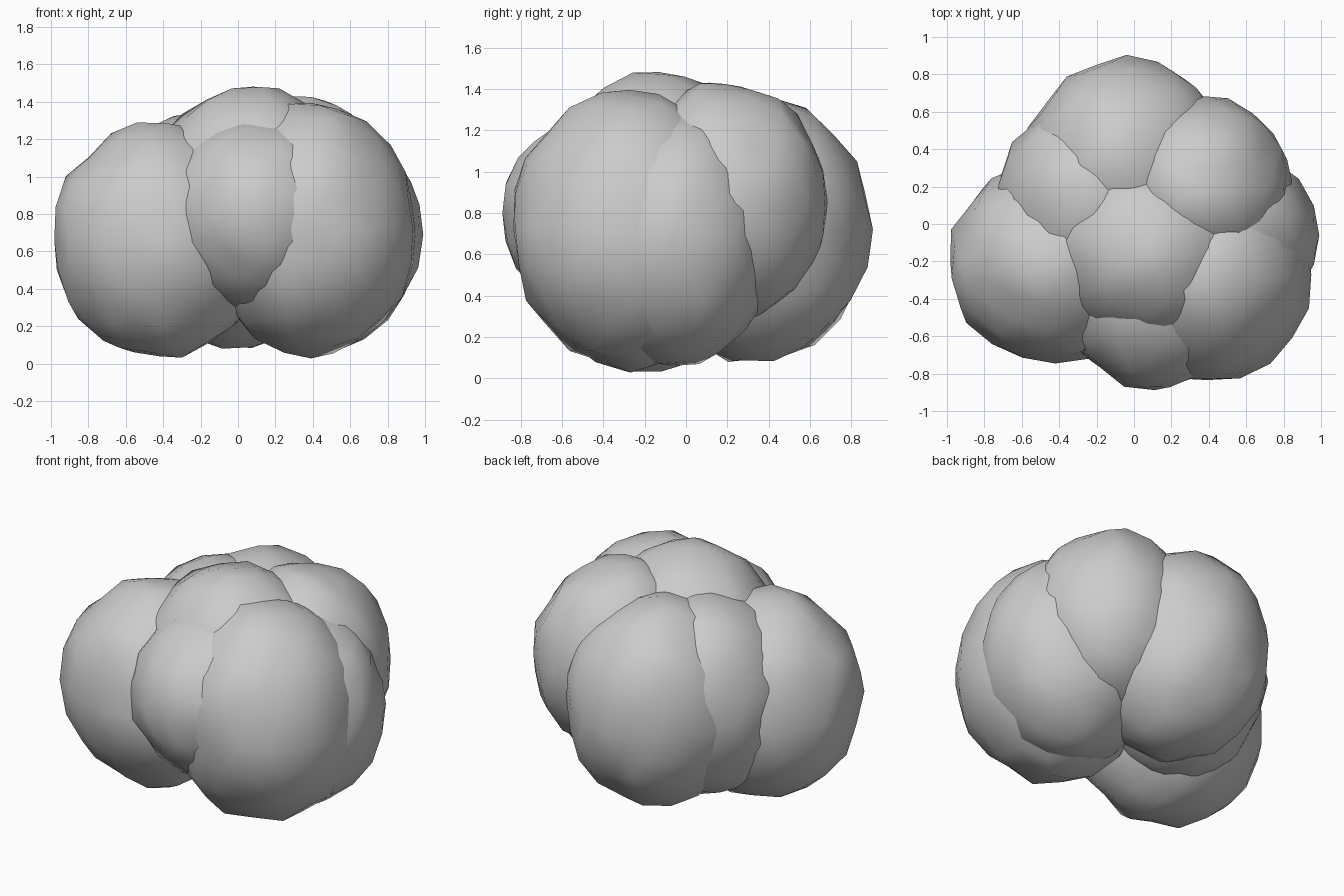
import bpy, random
from mathutils import Vector

if "Cube" in bpy.data.objects:
    bpy.data.objects.remove(bpy.data.objects["Cube"])

random.seed(4)

# lumps of the clump: name, centre, radii
LUMPS = [
    ("lump_left",        (-0.42, -0.20, 0.66), (0.57, 0.54, 0.63)),
    ("lump_right_front", (0.39, -0.27, 0.72),  (0.56, 0.57, 0.67)),
    ("lump_right_side",  (0.42, -0.06, 0.69),  (0.56, 0.50, 0.62)),
    ("lump_front",       (0.11, -0.33, 0.80),  (0.51, 0.55, 0.52)),
    ("lump_back_right",  (0.35, 0.19, 0.85),   (0.49, 0.50, 0.58)),
    ("lump_back",        (-0.04, 0.34, 0.72),  (0.54, 0.55, 0.64)),
    ("lump_top",         (0.08, -0.13, 0.91),  (0.55, 0.52, 0.57)),
    ("lump_back_left",   (-0.24, 0.12, 0.73),  (0.50, 0.53, 0.61)),
]

for name, centre, radii in LUMPS:
    bpy.ops.mesh.primitive_ico_sphere_add(subdivisions=3, radius=1)
    ob = bpy.context.object
    ob.name = name
    # uneven, hand-shaped surface
    for v in ob.data.vertices:
        k = random.uniform(0.97, 1.035)
        v.co = Vector(v.co[i] * radii[i] * k + centre[i] for i in range(3))
    bpy.ops.object.shade_smooth()
